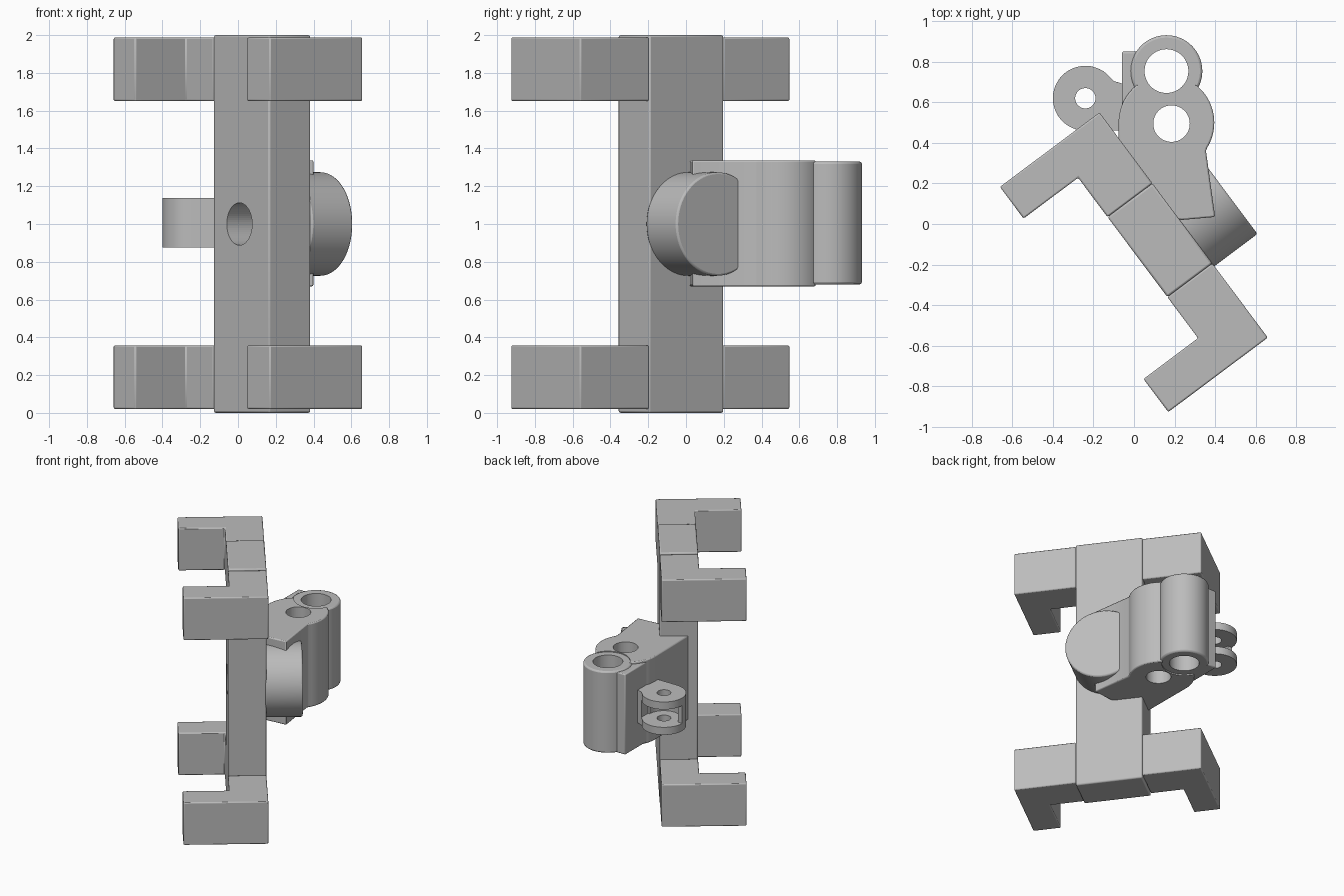
import bpy
import bmesh
from math import atan2, cos, sin, pi
from mathutils import Matrix, Vector

if "Cube" in bpy.data.objects:
    bpy.data.objects.remove(bpy.data.objects["Cube"])

grey = bpy.data.materials.new("plain_grey")
grey.use_nodes = True
grey.diffuse_color = (0.5, 0.5, 0.5, 1)
grey.node_tree.nodes["Principled BSDF"].inputs["Base Color"].default_value = (0.5, 0.5, 0.5, 1)

# Bracket frame: s runs along the spine, t points out of its back face
FRAME = Matrix.Rotation(atan2(-0.801, 0.599), 4, 'Z')


def arc(cx, cy, r, start, end, n=40):
    """Points on an arc, angles in degrees."""
    steps = [(start + (end - start) * i / n) * pi / 180 for i in range(n + 1)]
    return [(cx + r * cos(a), cy + r * sin(a)) for a in steps]


def circle(cx, cy, r, n=64):
    return arc(cx, cy, r, 0, 360 - 360 / n, n - 1)


def prism(name, outline, z0, z1, matrix=None, bevel=0.0):
    """Extrude an outline upwards into a solid, with optional softened edges."""
    bm = bmesh.new()
    face = bm.faces.new([bm.verts.new((x, y, z0)) for x, y in outline])
    top = bmesh.ops.extrude_face_region(bm, geom=[face])["geom"]
    bmesh.ops.translate(bm, vec=(0, 0, z1 - z0),
                        verts=[v for v in top if isinstance(v, bmesh.types.BMVert)])
    bmesh.ops.recalc_face_normals(bm, faces=bm.faces)
    if matrix:
        bm.transform(matrix)
    mesh = bpy.data.meshes.new(name)
    bm.to_mesh(mesh)
    bm.free()
    mesh.materials.append(grey)
    obj = bpy.data.objects.new(name, mesh)
    bpy.context.collection.objects.link(obj)
    if bevel:
        mod = obj.modifiers.new("soft_edges", 'BEVEL')
        mod.width = bevel
        mod.segments = 2
        mod.limit_method = 'ANGLE'
        mod.angle_limit = 0.6
    return obj


def cut(obj, *cutters):
    for cutter in cutters:
        mod = obj.modifiers.new("cut", 'BOOLEAN')
        mod.operation = 'DIFFERENCE'
        mod.solver = 'EXACT'
        mod.object = cutter
        cutter.hide_render = True
        cutter.hide_set(True)
        cutter.display_type = 'WIRE'


def rect(x0, y0, x1, y1):
    return [(x0, y0), (x1, y0), (x1, y1), (x0, y1)]


def across(s, z, t):
    """Place a prism so that it extrudes along the bracket's t direction."""
    return FRAME @ Matrix.Translation((s, t, z)) @ Matrix.Rotation(-pi / 2, 4, 'X')


parts = []

# Upright column with a round hole in its inner face
column = prism("column", rect(-0.106, -0.084, 0.387, 0.193), 0, 2, FRAME, 0.01)
cut(column, prism("column_hole_cutter", circle(0, 0, 0.112), -0.1, 0.25, across(0.125, 1.0, -0.084)))
parts.append(column)

# Four hooked arms, two at the foot and two at the head
hook = [(0, 0.193), (0, -0.084), (0.253, -0.084), (0.253, -0.42), (0.457, -0.42), (0.457, 0.193)]
for level, z0 in (("lower", 0.02), ("upper", 1.65)):
    for side, origin, sign in (("front", 0.387, 1), ("rear", -0.106, -1)):
        outline = [(origin + sign * (s * (1 if sign > 0 else 0.955)), t) for s, t in hook]
        parts.append(prism(f"{level}_{side}_arm", outline, z0, z0 + 0.338, FRAME, 0.008))

# Round boss on the back of the column
parts.append(prism("round_boss", circle(0, 0, 0.274, 96), 0, 0.272, across(0.13, 1.0, 0.186), 0.01))

# Pivot block with a rounded end, flanked by a flange and a tube
PIVOT, TUBE, LUG = (0.185, 0.495), (0.16, 0.754), (-0.24, 0.62)
outline = [(-0.074, 0.075), (0.235, 0.02), (0.4, 0.035), (0.355, 0.36)]
block = prism("pivot_block", outline + arc(0.16, 0.5, 0.236, -32, 182), 0.67, 1.337, bevel=0.008)
flange = prism("side_flange", rect(-0.06, 0.4, 0.02, 0.85), 0.68, 1.32, bevel=0.008)
tube = prism("tube", circle(*TUBE, 0.177), 0.68, 1.33, bevel=0.012)
pivot_hole = prism("pivot_hole_cutter", circle(*PIVOT, 0.09), 0.5, 1.5)
tube_hole = prism("tube_hole_cutter", circle(*TUBE, 0.108), 0.5, 1.5)
tube_seat = prism("tube_seat_cutter", circle(*TUBE, 0.16), 0.5, 1.5)
cut(block, pivot_hole, tube_seat)
cut(tube, pivot_hole, tube_hole)
cut(flange, tube_seat)
parts += [block, flange, tube]

# Clevis lug: two eyes joined by a wall on the front side
neck = [(-0.05, 0.69), (-0.1, 0.705), (-0.13, 0.735)]
lug = prism("clevis_lug", neck + arc(*LUG, 0.16, 46, 270) + [(-0.05, 0.46)], 0.875, 1.137, bevel=0.008)
pin_hole = prism("pin_hole_cutter", circle(*LUG, 0.05), 0.5, 1.5)
slot_shape = [(-0.5, 0.63), (-0.5, 0.9), (-0.1, 0.9), (-0.1, 0.62)]
slot = prism("slot_cutter", slot_shape + arc(*LUG, 0.125, 0, -180), 0.935, 1.077)
cut(lug, pin_hole, slot)
parts.append(lug)

# Smooth the round surfaces and keep the edges sharp
bpy.ops.object.select_all(action='DESELECT')
for obj in parts:
    obj.select_set(True)
bpy.context.view_layer.objects.active = parts[0]
bpy.ops.object.shade_smooth_by_angle(angle=0.5)
